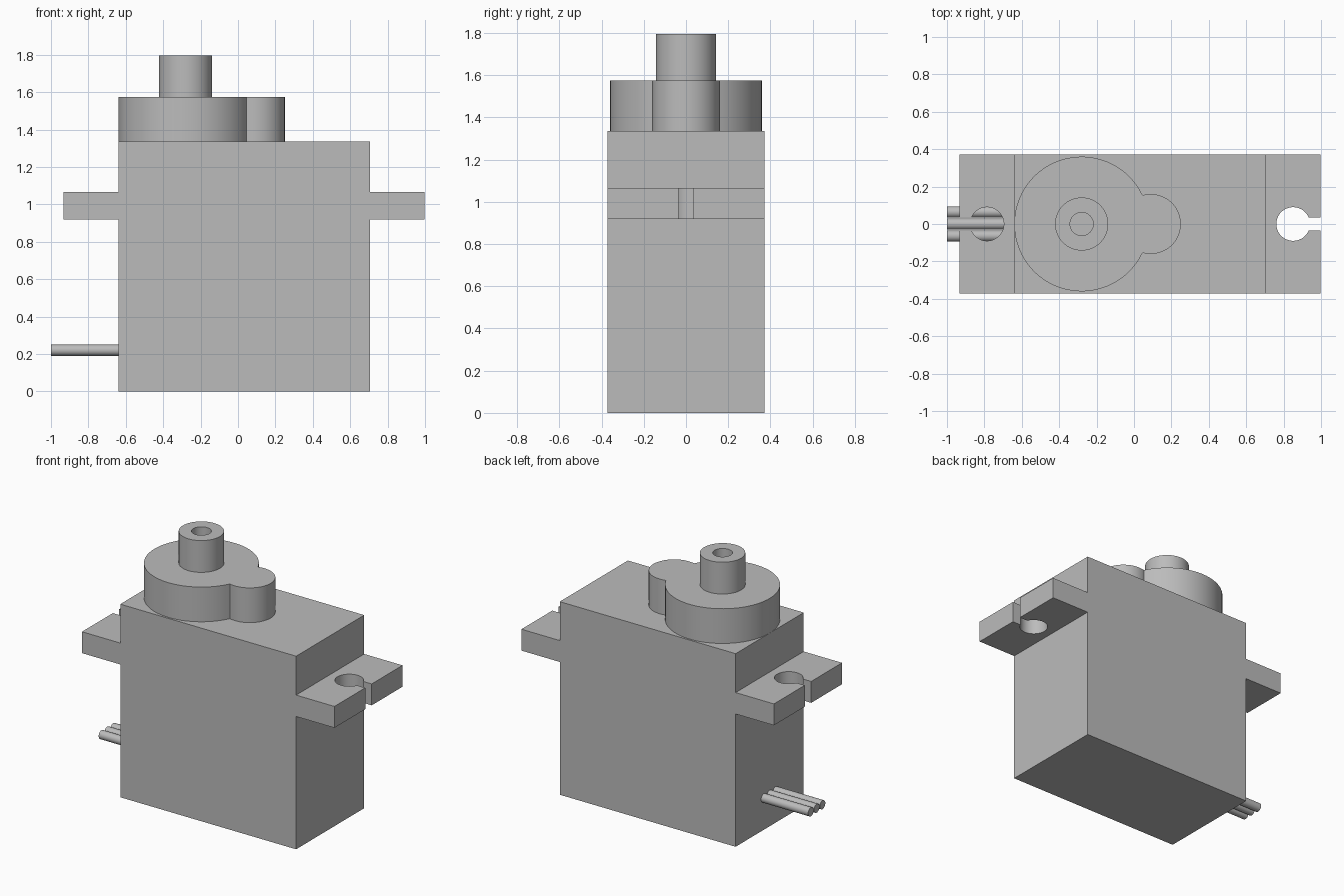
import bpy, bmesh, math
from mathutils import Vector

cube = bpy.data.objects.get("Cube")
if cube:
    bpy.data.objects.remove(cube, do_unlink=True)

grey = bpy.data.materials.new("plain grey")
grey.use_nodes = True
GREY = (0.5, 0.5, 0.5, 1)
grey.diffuse_color = GREY
grey.node_tree.nodes["Principled BSDF"].inputs["Base Color"].default_value = GREY

HALF_DEPTH = 0.372
BODY_LEFT, BODY_RIGHT, BODY_TOP = -0.64, 0.705, 1.335
COVER_TOP, SHAFT_TOP = 1.575, 1.795
SHAFT_X = -0.28


def finish(name, bm):
    bmesh.ops.recalc_face_normals(bm, faces=bm.faces)
    mesh = bpy.data.meshes.new(name)
    bm.to_mesh(mesh)
    bm.free()
    mesh.materials.append(grey)
    obj = bpy.data.objects.new(name, mesh)
    bpy.context.collection.objects.link(obj)
    bpy.ops.object.select_all(action='DESELECT')
    obj.select_set(True)
    bpy.context.view_layer.objects.active = obj
    bpy.ops.object.shade_smooth_by_angle(angle=math.radians(30))
    return obj


def extrude(name, outline, direction):
    """Closed solid from a planar outline pushed along a direction."""
    bm = bmesh.new()
    face = bm.faces.new([bm.verts.new(p) for p in outline])
    result = bmesh.ops.extrude_face_region(bm, geom=[face], use_keep_orig=True)
    moved = [v for v in result["geom"] if isinstance(v, bmesh.types.BMVert)]
    bmesh.ops.translate(bm, verts=moved, vec=Vector(direction))
    return finish(name, bm)


def arc(cx, r, start, end, steps):
    angles = [start + (end - start) * i / steps for i in range(steps + 1)]
    return [(cx + r * math.cos(a), r * math.sin(a)) for a in angles]


# Main case
case = [(BODY_LEFT, -HALF_DEPTH, 0), (BODY_RIGHT, -HALF_DEPTH, 0),
        (BODY_RIGHT, HALF_DEPTH, 0), (BODY_LEFT, HALF_DEPTH, 0)]
extrude("case", case, (0, 0, BODY_TOP))


# Mounting tabs with keyhole slots open at the outer edge
def mounting_tab(name, inner, side):
    slot, hole = 0.035, 0.09
    outer, centre = 0.293, 0.146
    a = math.asin(slot / hole)
    pts = [(0, -HALF_DEPTH), (outer, -HALF_DEPTH), (outer, -slot)]
    pts += arc(centre, hole, -a, a - math.tau, 48)
    pts += [(outer, slot), (outer, HALF_DEPTH), (0, HALF_DEPTH)]
    extrude(name, [(inner + side * x, y, 0.918) for x, y in pts], (0, 0, 0.148))


mounting_tab("left_mounting_tab", BODY_RIGHT, 1)
mounting_tab("right_mounting_tab", BODY_LEFT, -1)

# Gear cover: a large and a small circle joined in one outline
big, small, gap = 0.36, 0.16, 0.37
reach = (gap**2 + big**2 - small**2) / (2 * gap)
rise = math.sqrt(big**2 - reach**2)
a_big = math.atan2(rise, reach)
a_small = math.atan2(rise, reach - gap)
outline = arc(SHAFT_X, big, a_big, math.tau - a_big, 80)
outline += arc(SHAFT_X + gap, small, -a_small, a_small, 48)[1:-1]
extrude("gear_cover", [(x, y, BODY_TOP) for x, y in outline], (0, 0, COVER_TOP - BODY_TOP))

# Output shaft with a bored centre
bm = bmesh.new()
profile = [(0.142, COVER_TOP), (0.142, SHAFT_TOP), (0.062, SHAFT_TOP),
           (0.062, COVER_TOP + 0.002), (0, COVER_TOP + 0.002)]
verts = [bm.verts.new((SHAFT_X + r, 0, z)) for r, z in profile]
edges = [bm.edges.new(pair) for pair in zip(verts, verts[1:])]
bmesh.ops.spin(bm, geom=verts + edges, cent=(SHAFT_X, 0, 0), axis=(0, 0, 1),
               angle=math.tau, steps=64)
bmesh.ops.remove_doubles(bm, verts=bm.verts, dist=0.0001)
finish("output_shaft", bm)

# Three cable wires leaving the case
for label, y in (("front", -0.064), ("middle", 0), ("back", 0.064)):
    ring = arc(0, 0.03, 0, math.tau, 32)[:-1]
    extrude(label + "_wire", [(-1, y + u, 0.22 + v) for u, v in ring], (1 + BODY_LEFT, 0, 0))
